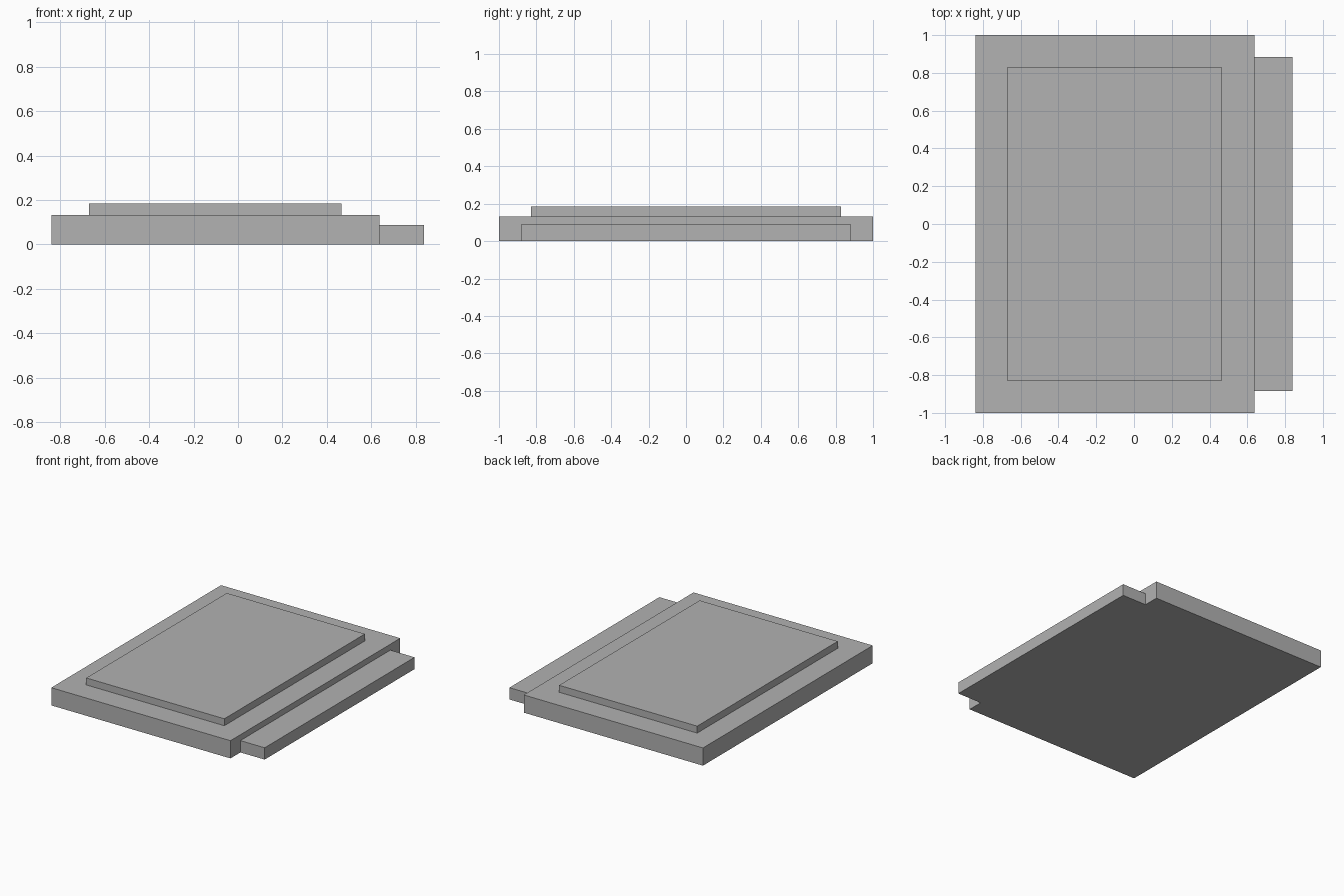
import bpy

cube = bpy.data.objects.get("Cube")
if cube:
    bpy.data.objects.remove(cube, do_unlink=True)

# One plain grey for the whole model
GREY = (0.445, 0.445, 0.445, 1.0)
grey = bpy.data.materials.new("plain_grey")
grey.use_nodes = True
grey.diffuse_color = GREY
grey.node_tree.nodes["Principled BSDF"].inputs["Base Color"].default_value = GREY


def slab(name, x0, x1, half_depth, z0, z1):
    """Flat box centred on y = 0, given by its x and z limits."""
    bpy.ops.mesh.primitive_cube_add(size=1)
    obj = bpy.context.object
    obj.name = name
    size = (x1 - x0, 2 * half_depth, z1 - z0)
    centre = ((x0 + x1) / 2, 0, (z0 + z1) / 2)
    for v in obj.data.vertices:
        for i in range(3):
            v.co[i] = v.co[i] * size[i] + centre[i]
    obj.data.materials.append(grey)
    return obj


# Main base slab
slab("base_slab", -0.84, 0.638, 1.0, 0, 0.132)
# Raised panel on top of the base
slab("raised_panel", -0.672, 0.467, 0.828, 0.132, 0.184)
# Low step along the side
slab("side_step", 0.638, 0.838, 0.883, 0, 0.088)
